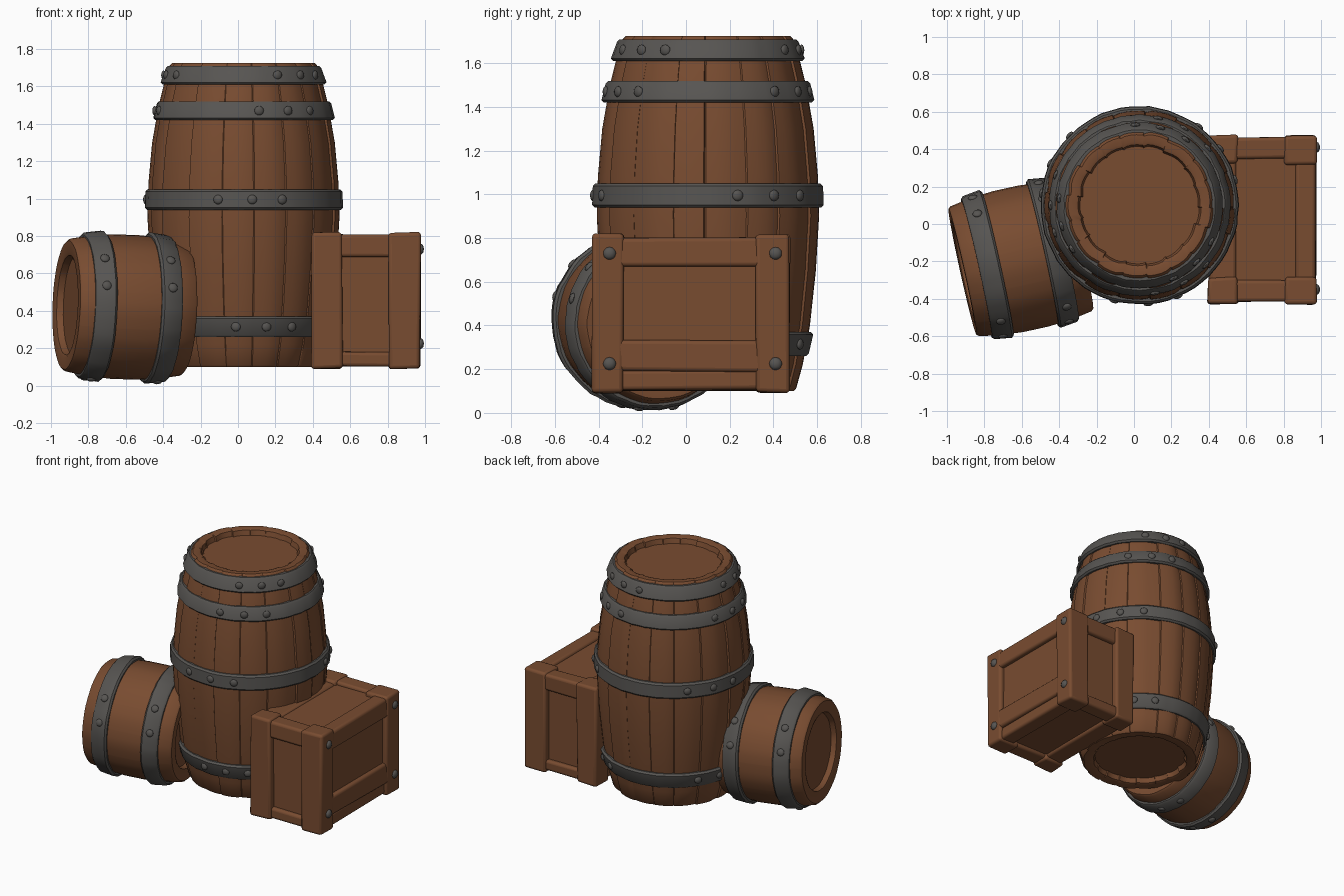
import bpy, bmesh, math, random
from mathutils import Matrix, Vector

random.seed(4)
cube = bpy.data.objects.get("Cube")
if cube:
    bpy.data.objects.remove(cube)


def material(name, rgb):
    m = bpy.data.materials.new(name)
    m.use_nodes = True
    m.diffuse_color = (*rgb, 1)
    bsdf = m.node_tree.nodes["Principled BSDF"]
    bsdf.inputs["Base Color"].default_value = (*rgb, 1)
    bsdf.inputs["Roughness"].default_value = 0.8
    return m


WOOD = material("brown wood", (0.19, 0.072, 0.03))
IRON = material("grey iron", (0.095, 0.09, 0.084))


def finish(name, bm, mat, matrix=Matrix(), bevel=0):
    bmesh.ops.recalc_face_normals(bm, faces=bm.faces)
    mesh = bpy.data.meshes.new(name)
    bm.to_mesh(mesh)
    bm.free()
    mesh.materials.append(mat)
    ob = bpy.data.objects.new(name, mesh)
    bpy.context.collection.objects.link(ob)
    ob.matrix_world = matrix
    if bevel:
        mod = ob.modifiers.new("Worn edges", "BEVEL")
        mod.width = bevel
        mod.segments = 3
    bpy.ops.object.select_all(action="DESELECT")
    ob.select_set(True)
    bpy.context.view_layer.objects.active = ob
    bpy.ops.object.shade_smooth_by_angle(angle=math.radians(38))
    return ob


def lathe(bm, profile, angles, offset, closed):
    """Spin (radius, height) points; offset(i, z) shifts the radius."""
    rings = []
    for i, a in enumerate(angles):
        ring = []
        for r, z in profile:
            d = r + offset(i, z)
            ring.append(bm.verts.new((d * math.cos(a), d * math.sin(a), z)))
        rings.append(ring)
    n = len(profile)
    for i, ring in enumerate(rings):
        nxt = rings[(i + 1) % len(rings)]
        for j in range(n if closed else n - 1):
            k = (j + 1) % n
            bm.faces.new((ring[j], nxt[j], nxt[k], ring[k]))
    if not closed:
        bm.faces.new([r[0] for r in rings])
        bm.faces.new([r[-1] for r in rings])


def radius_at(body, z):
    for (r0, z0), (r1, z1) in zip(body, body[1:]):
        if z0 <= z <= z1:
            return r0 + (r1 - r0) * (z - z0) / (z1 - z0)
    return body[-1][0]


def barrel(name, body, recess, depth, staves, groove, matrix):
    """Coopered body with a sunken head at both ends."""
    (rb, zb), (rt, zt) = body[0], body[-1]
    profile = [(recess - 0.01, zb + depth), (recess, zb + 0.006), (recess + 0.015, zb),
               (rb - 0.012, zb)] + [(rb, zb + 0.012)] + body[1:-1] + [(rt, zt - 0.012),
               (rt - 0.012, zt), (recess + 0.015, zt), (recess, zt - 0.006),
               (recess - 0.01, zt - depth)]
    angles, sink = [], []
    gap = 0.012
    for s in range(staves):
        a = 2 * math.pi * (s + random.uniform(-0.15, 0.15)) / staves
        width = 2 * math.pi / staves
        bulge = random.uniform(-0.004, 0.004) if groove else 0
        for t, d in ((0, -groove), (gap, bulge), (width * 0.3, bulge + 0.002),
                     (width * 0.55, bulge + 0.002), (width * 0.8 - gap, bulge)):
            angles.append(a + t)
            sink.append(d)
    bm = bmesh.new()
    lathe(bm, profile, angles, lambda i, z: sink[i], False)
    return finish(name, bm, WOOD, matrix)


def hoop(name, body, z0, z1, thick, rivet_angles, matrix):
    """Iron band following the slope of the body, with a few worn rivets."""
    r0, r1 = radius_at(body, z0) + thick, radius_at(body, z1) + thick
    e = 0.012
    profile = [(r0 - 0.05, z0), (r0 - e, z0), (r0, z0 + e), (r1, z1 - e),
               (r1 - e, z1), (r1 - 0.05, z1)]
    wear = [random.uniform(-0.003, 0.003) for _ in range(64)]
    bm = bmesh.new()
    lathe(bm, profile, [2 * math.pi * i / 64 for i in range(64)],
          lambda i, z: wear[i], True)
    finish(name, bm, IRON, matrix)
    bm = bmesh.new()
    r, z = (r0 + r1) / 2, (z0 + z1) / 2
    for deg in rivet_angles:
        place = (Matrix.Rotation(math.radians(deg), 4, "Z")
                 @ Matrix.Translation((r, 0, z)) @ Matrix.Diagonal((0.5, 1, 1, 1)))
        bmesh.ops.create_icosphere(bm, subdivisions=2, radius=0.026, matrix=place)
    finish(name + "_rivets", bm, IRON, matrix)


# Tall standing barrel
tall = [(0.405, 0.10), (0.435, 0.22), (0.468, 0.40), (0.495, 0.65), (0.51, 0.9),
        (0.505, 1.08), (0.485, 1.3), (0.45, 1.5), (0.42, 1.62), (0.39, 1.725)]
stand = Matrix.Translation((0.03, 0.10, 0))
barrel("tall_barrel_body", tall, 0.325, 0.04, 17, 0.008, stand)
for label, z0, z1, turn in (("foot", 0.26, 0.37, 10), ("middle", 0.94, 1.05, 0),
                            ("shoulder", 1.42, 1.52, 25), ("top", 1.61, 1.71, 40)):
    hoop("tall_barrel_" + label + "_hoop", tall, z0, z1, 0.021,
         [turn + q + s for q in (15, 135, 255) for s in (0, 20, 38)], stand)

# Small barrel lying on its side
small = [(0.355, -0.32), (0.374, -0.2), (0.385, -0.07), (0.385, 0.07),
         (0.374, 0.2), (0.355, 0.32)]
axis = Vector((0.972, 0.215, -0.035))
lying = Matrix.Translation((-0.605, -0.185, 0.42)) @ axis.to_track_quat("Z", "Y").to_matrix().to_4x4()
barrel("small_barrel_body", small, 0.265, 0.04, 13, 0.0, lying)
for label, mid in (("outer", -0.185), ("inner", 0.175)):
    hoop("small_barrel_" + label + "_hoop", small, mid - 0.058, mid + 0.058, 0.024,
         [q + s for q in (20, 140, 260) for s in (0, 24)], lying)


def beam(name, xs, ys, zs, bevel=0.018, wear=0.005):
    bm = bmesh.new()
    bmesh.ops.create_cube(bm, size=1)
    for v in bm.verts:
        v.co = [lim[int(c > 0)] + random.uniform(-wear, wear)
                for lim, c in zip((xs, ys, zs), v.co)]
    finish(name, bm, WOOD, bevel=bevel)


# Crate: panels, corner posts and rails
beam("crate_panels", (0.43, 0.942), (-0.385, 0.43), (0.13, 0.785), 0.005, 0)
inner, outer = (0.395, 0.557), (0.805, 0.975)
front, back = (-0.43, -0.285), (0.32, 0.475)
for side, xs in (("inner", inner), ("outer", outer)):
    for end, ys in (("front", front), ("back", back)):
        beam(f"crate_{side}_{end}_post", xs, ys, (0.092, 0.818))
    # long rails between the ends
    ledge = (0.40, 0.55) if side == "inner" else (0.86, 0.972)
    beam(f"crate_{side}_upper_rail", ledge, (-0.40, 0.44), (0.67, 0.80))
    beam(f"crate_{side}_lower_rail", ledge, (-0.40, 0.44), (0.19, 0.33))
    foot = (0.41, 0.55) if side == "inner" else (0.84, 0.955)
    beam(f"crate_{side}_foot_rail", foot, (-0.39, 0.43), (0.105, 0.2))
for end, ys in (("front", (-0.415, -0.30)), ("back", (0.35, 0.462))):
    beam(f"crate_{end}_upper_rail", (0.45, 0.92), ys, (0.69, 0.808))
    beam(f"crate_{end}_lower_rail", (0.45, 0.92), ys, (0.105, 0.182))

# Crate bolts
bm = bmesh.new()
for y in (-0.35, 0.41):
    for z in (0.225, 0.73):
        bmesh.ops.create_icosphere(bm, subdivisions=2, radius=0.03, matrix=(
            Matrix.Translation((0.975, y, z)) @ Matrix.Diagonal((0.65, 1, 1, 1))))
finish("crate_bolts", bm, IRON)
